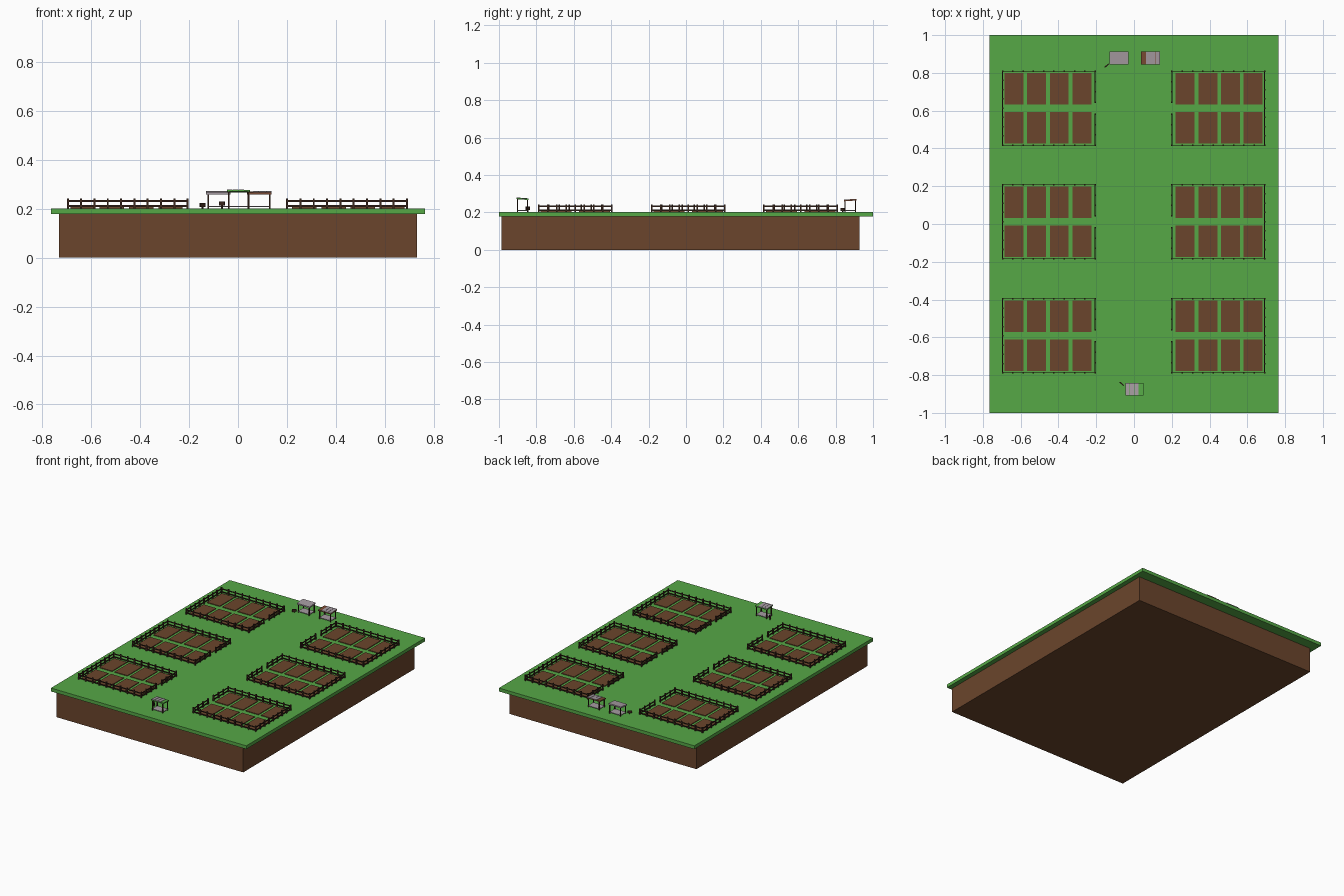
import bpy, bmesh, math
from mathutils import Matrix

if "Cube" in bpy.data.objects:
    bpy.data.objects.remove(bpy.data.objects["Cube"])


def mat(name, rgb):
    m = bpy.data.materials.new(name)
    m.diffuse_color = (*rgb, 1)
    m.use_nodes = True
    m.node_tree.nodes["Principled BSDF"].inputs["Base Color"].default_value = m.diffuse_color
    return m


GRASS = mat("grass_green", (0.093, 0.392, 0.061))
SOIL = mat("soil_brown", (0.147, 0.06, 0.025))
WOOD = mat("dark_wood", (0.045, 0.02, 0.012))
CANVAS = mat("canvas_grey", (0.38, 0.33, 0.36))
RUST = mat("rust_brown", (0.2, 0.07, 0.035))
G = 0.202  # ground level


class Part:
    """Collects boxes into one named object."""
    def __init__(self, name, material):
        self.name, self.material, self.bm = name, material, bmesh.new()

    def box(self, x0, x1, y0, y1, z0, z1):
        m = (Matrix.Translation(((x0 + x1) / 2, (y0 + y1) / 2, (z0 + z1) / 2))
             @ Matrix.Diagonal((x1 - x0, y1 - y0, z1 - z0, 1)))
        return bmesh.ops.create_cube(self.bm, size=1, matrix=m)["verts"]

    def done(self):
        me = bpy.data.meshes.new(self.name)
        self.bm.to_mesh(me)
        self.bm.free()
        me.materials.append(self.material)
        ob = bpy.data.objects.new(self.name, me)
        bpy.context.collection.objects.link(ob)
        return ob


# Ground slab and soil base
p = Part("grass_slab", GRASS)
p.box(-0.765, 0.765, -1, 1, 0.178, G)
p.done()
p = Part("soil_base", SOIL)
p.box(-0.732, 0.732, -0.987, 0.928, 0, 0.178)
p.done()


def garden(name, cx, cy, side):
    """Fenced plot: side = -1 left, +1 right; the gate faces the middle path."""
    beds = Part(name + "_beds", SOIL)
    for i in range(4):
        for j in (-1, 1):
            x, y = cx + side * (0.005 + (i - 1.5) * 0.12), cy + j * 0.103
            beds.box(x - 0.05, x + 0.05, y - 0.083, y + 0.083, G - 0.01, G + 0.005)
    beds.done()

    fence = Part(name + "_fence", WOOD)
    hx, hy, t, gap = 0.245, 0.196, 0.004, 0.032
    rails = ((0.208, 0.215), (0.229, 0.236))

    def post(x, y):
        fence.box(x - t, x + t, y - t, y + t, G - 0.005, 0.243)

    inner, outer = cx - side * hx, cx + side * hx
    for z0, z1 in rails:
        for s in (-1, 1):
            y = cy + s * hy
            fence.box(cx - hx, cx + hx, y - 0.002, y + 0.002, z0, z1)
            a, b = sorted((cy + s * gap, y))
            fence.box(inner - 0.002, inner + 0.002, a, b, z0, z1)
        fence.box(outer - 0.002, outer + 0.002, cy - hy, cy + hy, z0, z1)
    for s in (-1, 1):
        for i in range(10):
            post(cx - hx + i * 2 * hx / 9, cy + s * hy)
        for i in range(3):
            post(inner, cy + s * (gap + i * (hy - gap) / 3))
    for i in range(1, 8):
        post(outer, cy - hy + i * hy / 4)
    fence.done()


for row, cy in (("back", 0.613), ("middle", 0.012), ("front", -0.592)):
    garden(row + "_left_garden", -0.451, cy, -1)
    garden(row + "_right_garden", 0.446, cy, 1)


def stall(name, x0, x1, y_in, y_out, top, trim, striped):
    """Market stall with four legs, a low shelf and a sloping canopy."""
    lo, hi = sorted((y_in, y_out))
    legs = Part(name + "_frame", WOOD)
    for x in (x0 + 0.008, x1 - 0.008):
        for y in (lo + 0.006, hi - 0.006):
            legs.box(x - 0.003, x + 0.003, y - 0.003, y + 0.003, G - 0.005, top - 0.007)
    legs.done()
    shelf = Part(name + "_shelf", CANVAS)
    shelf.box(x0 + 0.006, x1 - 0.006, lo + 0.004, hi - 0.004, 0.208, 0.212)
    shelf.done()

    def slope(verts):
        for v in verts:
            v.co.z -= 0.005 * (v.co.y - y_out) / (y_in - y_out)

    roof = Part(name + "_canopy", trim)
    slope(roof.box(x0, x1, lo, hi, top - 0.007, top))
    roof.done()
    cover = Part(name + "_canopy_strips", CANVAS)
    w = (x1 - x0) / 4
    if striped:
        skip = 3 if trim == GRASS else 0
        for i in range(4):
            if i != skip:
                slope(cover.box(x0 + i * w + 0.001, x0 + (i + 1) * w - 0.001,
                                lo, hi, top - 0.001, top + 0.002))
    else:
        slope(cover.box(x0, x1, lo, hi, top - 0.001, top + 0.002))
    cover.done()


stall("back_left_stall", -0.13, -0.03, 0.844, 0.912, 0.271, CANVAS, False)
stall("back_right_stall", 0.037, 0.138, 0.844, 0.912, 0.271, RUST, True)
stall("front_stall", -0.046, 0.05, -0.842, -0.907, 0.278, GRASS, True)


def sign(name, x, y, angle, z):
    """Small board on a short post."""
    s = Part(name, WOOD)
    s.box(-0.014, 0.014, -0.003, 0.003, z, z + 0.017)
    s.box(-0.003, 0.003, -0.002, 0.002, G - 0.005, z)
    ob = s.done()
    ob.location = (x, y, 0)
    ob.rotation_euler.z = math.radians(angle)


sign("back_sign", -0.145, 0.838, 40, 0.207)
sign("front_sign", -0.065, -0.846, -40, 0.214)
